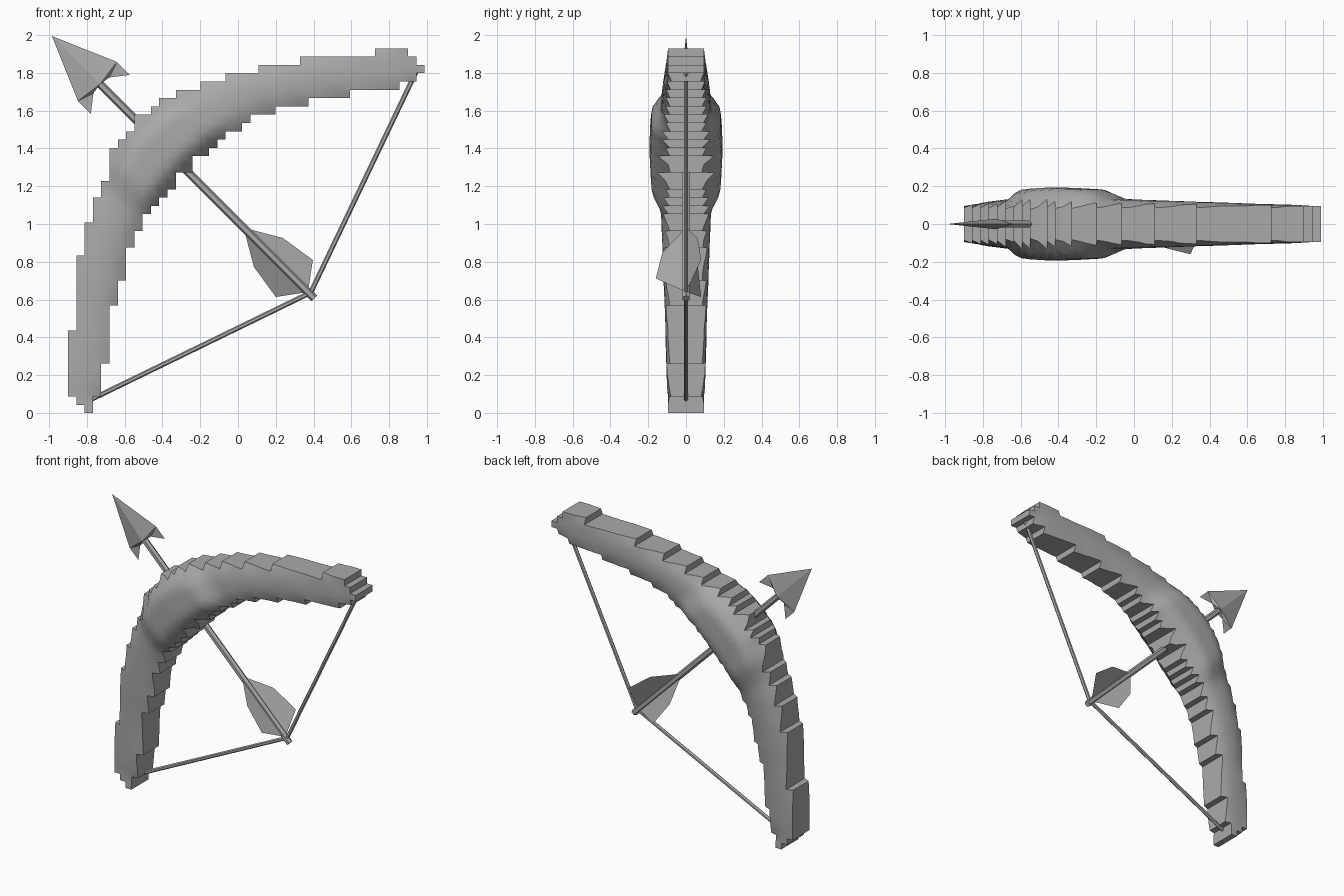
import bpy, bmesh, math
from mathutils import Vector

cube = bpy.data.objects.get("Cube")
if cube:
    bpy.data.objects.remove(cube, do_unlink=True)

grey = bpy.data.materials.new("plain_grey")
grey.use_nodes = True
COLOUR = (0.4, 0.4, 0.4, 1)
grey.diffuse_color = COLOUR
grey.node_tree.nodes["Principled BSDF"].inputs["Base Color"].default_value = COLOUR


def finish(name, bm, merge=False):
    if merge:
        bmesh.ops.remove_doubles(bm, verts=bm.verts, dist=0.0005)
    bmesh.ops.recalc_face_normals(bm, faces=bm.faces)
    mesh = bpy.data.meshes.new(name)
    bm.to_mesh(mesh)
    bm.free()
    mesh.materials.append(grey)
    obj = bpy.data.objects.new(name, mesh)
    bpy.context.collection.objects.link(obj)
    return obj


def rod(name, start, end, radius, sides=6):
    start, end = Vector(start), Vector(end)
    axis = end - start
    bm = bmesh.new()
    bmesh.ops.create_cone(bm, cap_ends=True, segments=sides, radius1=radius,
                          radius2=radius, depth=axis.length)
    bm.transform(axis.to_track_quat("Z", "Y").to_matrix().to_4x4())
    bmesh.ops.translate(bm, verts=bm.verts, vec=(start + end) / 2)
    return finish(name, bm)


# Bow limb: stepped outline, {first column: row} for its upper and lower edges
CELL, LEFT, TOP, COLUMNS = 0.0439, -0.9, 1.93, 43
UPPER = {0: 34, 1: 25, 2: 21, 3: 18, 4: 16, 5: 12, 6: 11, 7: 10, 8: 8, 10: 7, 11: 6,
         13: 5, 16: 4, 19: 3, 23: 2, 28: 1, 37: 0, 41: 1, 42: 2}
LOWER = {0: 42, 1: 43, 2: 44, 3: 42, 4: 38, 5: 31, 6: 28, 7: 24, 8: 22, 9: 20, 10: 19,
         11: 18, 12: 17, 13: 15, 15: 13, 17: 12, 18: 11, 19: 10, 21: 9, 22: 8, 25: 7,
         29: 6, 34: 5, 40: 4, 42: 3}
filled = set()
for col in range(COLUMNS):
    upper = UPPER[max(k for k in UPPER if k <= col)]
    lower = LOWER[max(k for k in LOWER if k <= col)]
    filled |= {(col, row) for row in range(upper, lower)}


def coverage(c, r, reach=3):
    """Share of the cells around a lattice corner that belong to the limb."""
    near = [(c + i, r + j) for i in range(-reach, reach) for j in range(-reach, reach)
            if math.hypot(i + 0.5, j + 0.5) <= reach]
    return sum(cell in filled for cell in near) / len(near)


def half_depth(c, r):
    x, z = LEFT + c * CELL, TOP - r * CELL
    along = abs(x + z - 1.01) / math.sqrt(2)
    if along > 1.2:
        return 0.095
    grip = min(1, max(0, (0.38 - along) / 0.16))
    middle = 0.148 - 0.04 * along + 0.045 * grip * grip * (3 - 2 * grip)
    cover = coverage(c, r)
    bulge = math.sin(min(1, max(0, (cover - 0.5) / 0.42)) * math.pi / 2)
    edge = min(0.1, 0.045 + 0.1 * cover)
    return edge + (middle - edge) * bulge


bm = bmesh.new()
lattice = {}


def corner(c, r, side):
    key = (c, r, side)
    if key not in lattice:
        lattice[key] = bm.verts.new((LEFT + c * CELL, side * half_depth(c, r), TOP - r * CELL))
    return lattice[key]


RING = [(0, 0), (1, 0), (1, 1), (0, 1)]
OUTWARD = [(0, -1), (1, 0), (0, 1), (-1, 0)]
for c, r in sorted(filled):
    ring = [(c + i, r + j) for i, j in RING]
    for side in (-1, 1):
        bm.faces.new([corner(*p, side) for p in ring]).smooth = True
    # Flat walls wherever the neighbouring cell is empty
    for k, (i, j) in enumerate(OUTWARD):
        if (c + i, r + j) not in filled:
            a, b = ring[k], ring[(k + 1) % 4]
            bm.faces.new([corner(*a, -1), corner(*b, -1), corner(*b, 1), corner(*a, 1)])
bmesh.ops.recalc_face_normals(bm, faces=bm.faces)
for edge in bm.edges:
    edge.smooth = all(f.smooth for f in edge.link_faces)
finish("bow_limb", bm)

# Arrow frame: distance from the tip, sideways offset, depth
TIP = Vector((-0.985, 0, 1.995))
AXIS = Vector((1, 0, -1)).normalized()
SIDE = Vector((1, 0, 1)).normalized()
DEPTH = Vector((0, 1, 0))


def on_arrow(along, across=0, depth=0):
    return TIP + AXIS * along + SIDE * across + DEPTH * depth


rod("arrow_shaft", on_arrow(0.3), on_arrow(1.965), 0.022)

# Barbed arrowhead, ridged along the middle on both faces
bm = bmesh.new()
for hand in (-1, 1):
    for face in (-1, 1):
        ridge = on_arrow(0.36, 0, face * 0.028)
        tip, shoulder, barb, notch = (on_arrow(0), on_arrow(0.34, hand * 0.146),
                                      on_arrow(0.437, hand * 0.146), on_arrow(0.37, hand * 0.06))
        for shape in ([tip, shoulder, ridge], [shoulder, barb, notch], [shoulder, notch, ridge]):
            bm.faces.new([bm.verts.new(p) for p in shape])
    back = [on_arrow(0.36, 0, 0.028), on_arrow(0.37, hand * 0.06), on_arrow(0.36, 0, -0.028)]
    bm.faces.new([bm.verts.new(p) for p in back])
finish("arrowhead", bm, merge=True)

# Three thin vanes around the tail
VANE = [(1.45, 0.01), (1.62, 0.125), (1.815, 0.16), (1.91, 0.01)]
for n, label in enumerate(("front", "upper", "lower")):
    angle = math.radians(-90 + 120 * n)
    bm = bmesh.new()
    bm.faces.new([bm.verts.new(on_arrow(a, d * math.cos(angle), d * math.sin(angle)))
                  for a, d in VANE])
    finish(label + "_vane", bm)

# Bowstring in two straight halves
NOCK = (0.385, 0, 0.637)
rod("upper_string", (0.945, 0, 1.81), NOCK, 0.013)
rod("lower_string", (-0.79, 0, 0.065), NOCK, 0.013)
